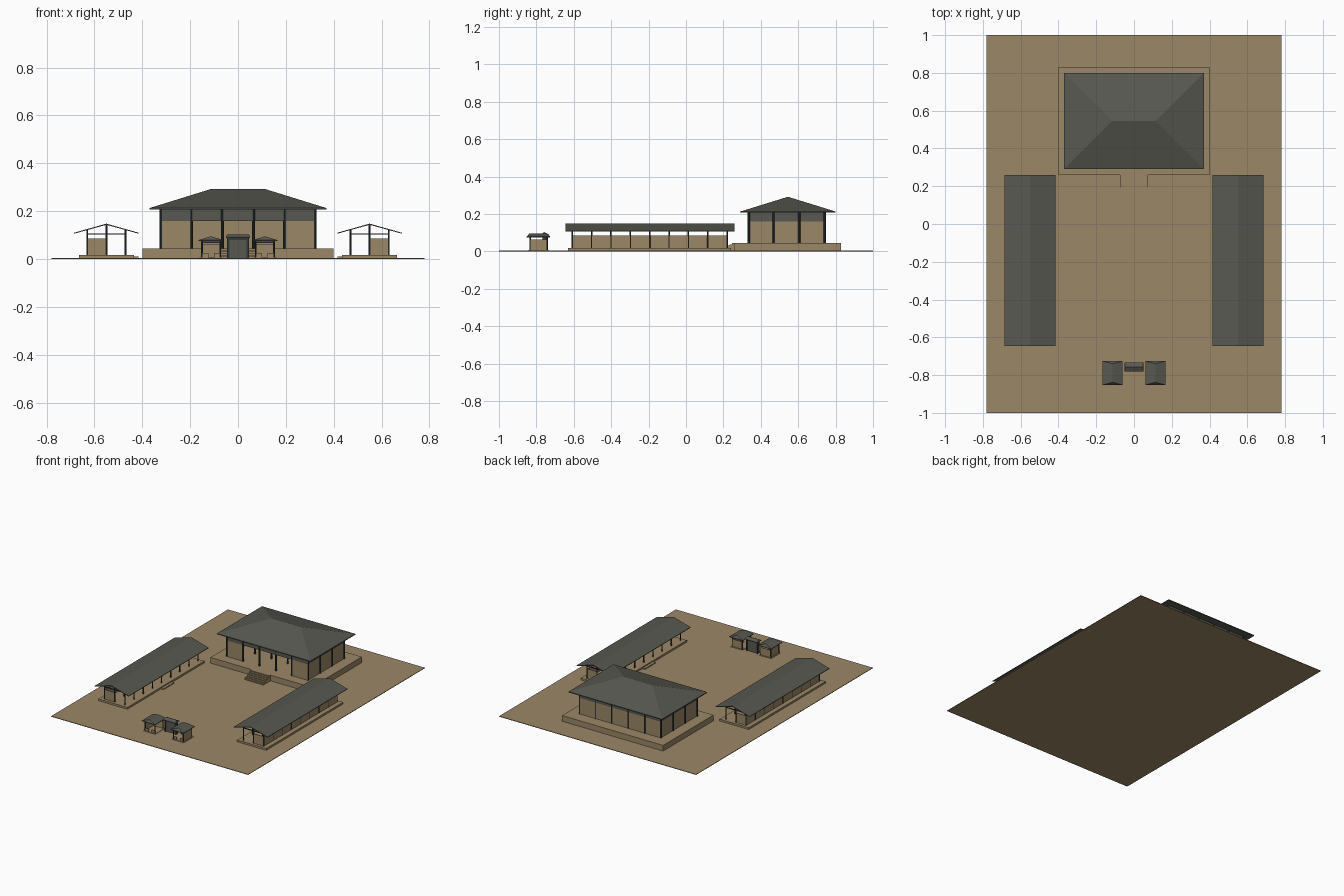
import bpy

if "Cube" in bpy.data.objects:
    bpy.data.objects.remove(bpy.data.objects["Cube"])

def material(name, rgb):
    m = bpy.data.materials.new(name)
    m.diffuse_color = (*rgb, 1)
    m.use_nodes = True
    m.node_tree.nodes["Principled BSDF"].inputs["Base Color"].default_value = m.diffuse_color
    return m

EARTH = material("earth brown", (0.33, 0.245, 0.135))
TILE = material("roof grey", (0.098, 0.098, 0.083))
DARK = material("dark timber", (0.035, 0.042, 0.042))

def mesh(name, verts, faces, mat):
    me = bpy.data.meshes.new(name)
    me.from_pydata(verts, [], faces)
    me.materials.append(mat)
    ob = bpy.data.objects.new(name, me)
    bpy.context.collection.objects.link(ob)
    return ob

def box(name, x, y, z, mat):
    """Box from three (low, high) ranges."""
    x, y, z = sorted(x), sorted(y), sorted(z)
    v = [(a, b, c) for c in z for b in y for a in x]
    f = [(0, 2, 3, 1), (4, 5, 7, 6), (0, 1, 5, 4),
         (2, 6, 7, 3), (0, 4, 6, 2), (1, 3, 7, 5)]
    return mesh(name, v, f, mat)

def post(name, x, y, z0, z1, r=0.005):
    bpy.ops.mesh.primitive_cylinder_add(vertices=8, radius=r, depth=z1 - z0,
                                        location=(x, y, (z0 + z1) / 2))
    ob = bpy.context.object
    ob.name = name
    ob.data.materials.append(DARK)

def hip_roof(name, x, y, z0, z1, z2, ridge):
    """Eave slab z0..z1 with a hipped top; ridge is its two end points."""
    x, y = sorted(x), sorted(y)
    ring = [(x[0], y[0]), (x[1], y[0]), (x[1], y[1]), (x[0], y[1])]
    v = [(*p, z) for z in (z0, z1) for p in ring] + [(*p, z2) for p in ridge]
    f = [(3, 2, 1, 0)] + [(i, (i + 1) % 4, (i + 1) % 4 + 4, i + 4) for i in range(4)]
    if ridge[0][1] == ridge[1][1]:      # ridge along x
        f += [(4, 5, 9, 8), (5, 6, 9), (6, 7, 8, 9), (7, 4, 8)]
    else:                               # ridge along y
        f += [(4, 5, 8), (5, 6, 9, 8), (6, 7, 9), (7, 4, 8, 9)]
    return mesh(name, v, f, TILE)

# Courtyard ground
box("courtyard", (-0.78, 0.78), (-1, 1), (0, 0.004), EARTH)

# Main hall: platform and stairs
P = 0.045
box("hall_platform", (-0.4, 0.4), (0.26, 0.83), (0.002, P), EARTH)
STEPS = 6
for i in range(STEPS):
    y = 0.18 + 0.08 * i / STEPS
    box("hall_step", (-0.075, 0.075), (y, 0.262),
        (0.003, 0.004 + (P - 0.004) * (i + 1) / STEPS), EARTH)

# Main hall: walls, open in the middle of the front
T = 0.006
box("hall_back_wall", (-0.322, 0.322), (0.745 - T, 0.745), (P, 0.16), EARTH)
box("hall_back_frieze", (-0.322, 0.322), (0.745 - T, 0.745), (0.16, 0.213), TILE)
box("hall_front_frieze", (-0.322, 0.322), (0.332, 0.332 + T), (0.16, 0.213), TILE)
for s in (-1, 1):
    xs = (s * 0.322, s * (0.322 - T))
    box("hall_side_wall", xs, (0.332, 0.745), (P, 0.16), EARTH)
    box("hall_side_frieze", xs, (0.332, 0.745), (0.16, 0.213), TILE)
    box("hall_front_wall", (s * 0.197, s * 0.322), (0.332, 0.332 + T), (P, 0.16), EARTH)

# Main hall: columns
for x in (-0.322, -0.195, -0.065, 0.065, 0.195, 0.322):
    for y in (0.335, 0.47, 0.605, 0.742):
        inner = y in (0.47, 0.605)
        if inner and y == 0.605 and abs(x) < 0.3:
            continue
        post("hall_column", x, y, P, 0.213, 0.0065)

# Main hall: hipped roof
hip_roof("hall_roof", (-0.37, 0.37), (0.29, 0.8), 0.207, 0.213, 0.292,
         [(-0.115, 0.545), (0.115, 0.545)])

# Side galleries
B = 0.017
for s in (-1, 1):
    box("gallery_base", (s * 0.435, s * 0.665), (-0.63, 0.24), (0.002, B), EARTH)
    box("gallery_step", (s * 0.415, s * 0.436), (-0.25, -0.13), (0.002, 0.01), EARTH)
    # outer wall and end walls
    box("gallery_wall", (s * 0.627, s * 0.632), (-0.61, 0.22), (B, 0.085), EARTH)
    for y in (-0.61, 0.215):
        box("gallery_end_wall", (s * 0.55, s * 0.632), (y, y + 0.005), (B, 0.085), EARTH)
    # posts with tie beams
    for i in range(9):
        y = -0.608 + 0.1035 * i
        for x, top in ((0.47, 0.124), (0.55, 0.145), (0.63, 0.124)):
            post("gallery_post", s * x, y, B, top, 0.004)
        box("gallery_tie_beam", (s * 0.47, s * 0.63), (y - 0.003, y + 0.003),
            (0.102, 0.107), DARK)
    # thin gabled roof
    prof = [(0.415, 0.106), (0.55, 0.143), (0.685, 0.106),
            (0.685, 0.110), (0.55, 0.148), (0.415, 0.110)]
    v = [(s * x, y, z) for y in (-0.645, 0.26) for x, z in prof]
    f = [(i, (i + 1) % 6, (i + 1) % 6 + 6, i + 6) for i in range(6)]
    f += [(0, 5, 4, 1), (1, 4, 3, 2), (6, 7, 10, 11), (7, 8, 9, 10)]
    if s > 0:
        f = [q[::-1] for q in f]
    mesh("gallery_roof", v, f, TILE)

# Gate: door panel, frame and small roof
box("gate_door", (-0.036, 0.036), (-0.762, -0.75), (0.004, 0.086), TILE)
for s in (-1, 1):
    box("gate_jamb", (s * 0.036, s * 0.046), (-0.768, -0.744), (0.004, 0.088), DARK)
box("gate_lintel", (-0.046, 0.046), (-0.768, -0.744), (0.08, 0.09), DARK)
hip_roof("gate_roof", (-0.05, 0.05), (-0.78, -0.733), 0.087, 0.091, 0.103,
         [(-0.046, -0.757), (0.046, -0.757)])

# Gate pavilions
for s in (-1, 1):
    box("pavilion_base", (s * 0.066, s * 0.16), (-0.842, -0.734), (0.002, 0.007), EARTH)
    box("pavilion_outer_wall", (s * 0.149, s * 0.153), (-0.836, -0.74), (0.006, 0.064), EARTH)
    box("pavilion_back_wall", (s * 0.073, s * 0.153), (-0.744, -0.74), (0.006, 0.06), EARTH)
    for a, b in ((0.073, 0.1), (0.124, 0.153)):
        box("pavilion_front_panel", (s * a, s * b), (-0.836, -0.832), (0.006, 0.026), EARTH)
    for y in (-0.834, -0.742):
        for x in (0.074, 0.151):
            post("pavilion_post", s * x, y, 0.004, 0.08, 0.004)
        box("pavilion_beam", (s * 0.074, s * 0.151), (y - 0.002, y + 0.002),
            (0.068, 0.073), DARK)
    hip_roof("pavilion_roof", (s * 0.06, s * 0.166), (-0.852, -0.726), 0.075, 0.079, 0.095,
             [(s * 0.113, -0.838), (s * 0.113, -0.74)])
